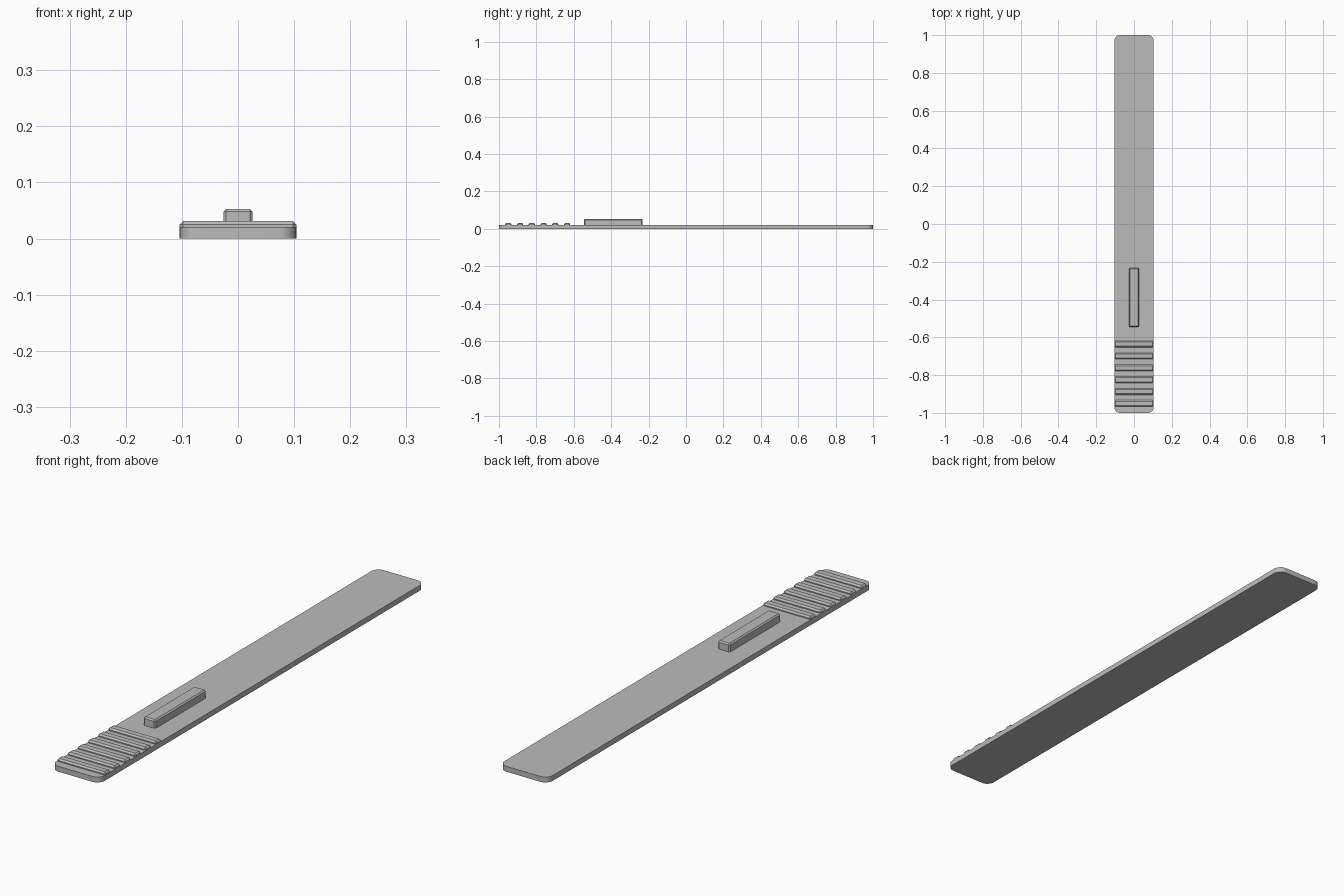
import bpy
import bmesh

cube = bpy.data.objects.get("Cube")
if cube:
    bpy.data.objects.remove(cube, do_unlink=True)

# Single grey plastic
grey = bpy.data.materials.new("grey_plastic")
grey.use_nodes = True
colour = (0.5, 0.5, 0.5, 1)
grey.diffuse_color = colour
grey.node_tree.nodes["Principled BSDF"].inputs["Base Color"].default_value = colour


def box(name, low, high, bevel, segments=1, upright_only=False):
    """Box between two corners with all, or only upright, edges bevelled."""
    bm = bmesh.new()
    bmesh.ops.create_cube(bm, size=1)
    for v in bm.verts:
        for i in range(3):
            v.co[i] = high[i] if v.co[i] > 0 else low[i]
    edges = [e for e in bm.edges
             if not upright_only or abs(e.verts[0].co.z - e.verts[1].co.z) > 0.001]
    bmesh.ops.bevel(bm, geom=edges, offset=bevel, segments=segments,
                    profile=0.5, affect='EDGES')
    mesh = bpy.data.meshes.new(name)
    bm.to_mesh(mesh)
    bm.free()
    mesh.materials.append(grey)
    obj = bpy.data.objects.new(name, mesh)
    bpy.context.collection.objects.link(obj)
    return obj


WIDTH, THICK = 0.104, 0.021

# Long flat strip with rounded corners
strip = box("strip", (-WIDTH, -1, 0), (WIDTH, 1, THICK), 0.031, 6, True)
bpy.context.view_layer.objects.active = strip
strip.select_set(True)
bpy.ops.object.shade_smooth_by_angle()

# Raised thumb key
box("thumb_key", (-0.026, -0.546, 0.01), (0.026, -0.232, 0.053), 0.005)

# Grip ridges across the front end
for i in range(6):
    y = -0.95 + i * 0.0628
    box(f"grip_ridge_{i + 1}", (-WIDTH, y - 0.017, 0.011),
        (WIDTH, y + 0.017, 0.031), 0.006)
